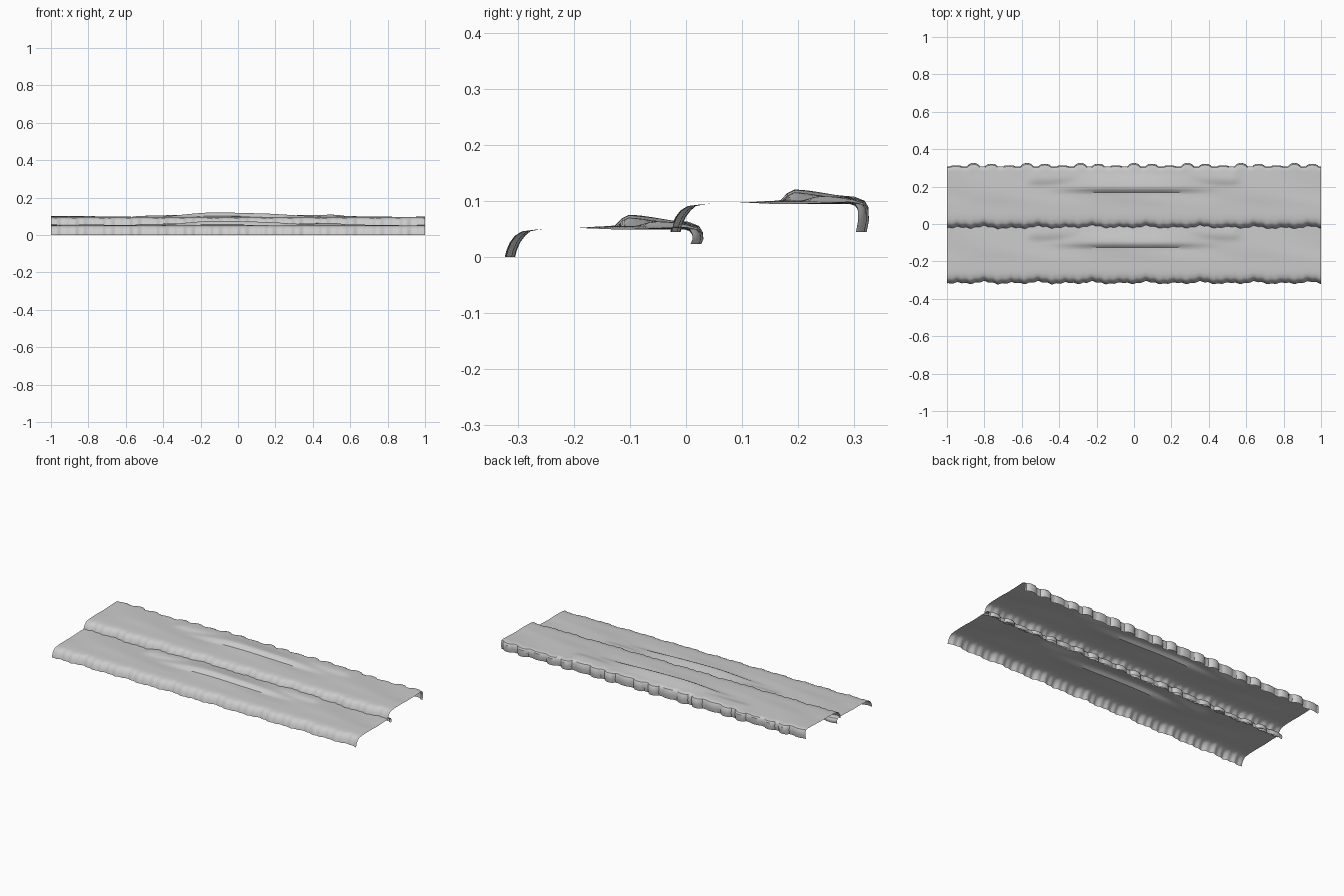
import bpy, math

if "Cube" in bpy.data.objects:
    bpy.data.objects.remove(bpy.data.objects["Cube"])

NX = 336


def smooth(t):
    t = max(0.0, min(1.0, t))
    return t * t * (3 - 2 * t)


# broken front edge: jagged teeth of mixed size
def front_jag(x):
    tri = lambda p, s: abs(((x / p + s) % 1.0) * 2 - 1)
    return 0.011 * tri(0.145, 0.0) + 0.007 * tri(0.29, 0.3) + 0.006 * tri(0.048, 0.2)


# rounded scallops along the back edge
def back_scallop(x):
    p = 0.0953
    k = round(x / p)
    u = (x - k * p) / (p * 0.33)
    amp = 0.019 if k % 3 == 0 else (0.015 if k % 3 == 1 else 0.007)
    return amp * math.sqrt(max(0.0, 1 - u * u))


# low swell in the middle of each slab, steep in front, sloping to the back
def swell(x, v):
    across = smooth((v - 0.165) / 0.025) * (1 - 0.55 * smooth((v - 0.19) / 0.11))
    wave = 0.003 * math.sin(9 * x + 14 * v) * smooth((v - 0.09) / 0.08)
    wide = 0.008 * smooth((0.6 - abs(x)) / 0.08) * smooth((v - 0.20) / 0.04)
    ridge = 0.020 * smooth((0.5 - abs(x)) / 0.38) * across
    return max(ridge, wide * (1 - 0.4 * smooth((v - 0.25) / 0.05))) + wave


def slab(name, y0, z0, back_y, back_drop):
    # profile entries: y, z, front weight, back weight, swell weight
    prof = [(-0.303, 0.0, 1, 0, 0), (-0.300, 0.012, 1, 0, 0), (-0.294, 0.026, 1, 0, 0),
            (-0.285, 0.038, 1, 0, 0), (-0.276, 0.046, .8, 0, 0), (-0.262, 0.049, .3, 0, 0),
            (-0.25, 0.0505, 0, 0, 0)]
    end = back_y - y0 - 0.014
    n = 20
    for i in range(1, n + 1):
        t = i / n
        prof.append((-0.25 + (end + 0.25) * t, 0.0505 + 0.002 * min(1, t * 3), 0,
                     smooth((t - 0.9) * 10) * 0.5, 1))
    e = back_y - y0
    zb = 0.053 - back_drop
    prof += [(e - 0.005, 0.049, 0, .9, .8), (e, 0.041, 0, 1, .4),
             (e + 0.001, (0.041 + zb) / 2, 0, 1, .1), (e - 0.003, zb, 0, 1, 0)]
    verts, faces = [], []
    m = len(prof)
    for i in range(NX + 1):
        x = -1 + 2 * i / NX
        f, b = front_jag(x), back_scallop(x)
        for y, z, wf, wb, ws in prof:
            verts.append((x, y + y0 - f * wf + b * wb,
                          z + z0 + ws * swell(x, y + 0.295)))
    for i in range(NX):
        for j in range(m - 1):
            a = i * m + j
            faces.append((a, a + m, a + m + 1, a + 1))
    me = bpy.data.meshes.new(name)
    me.from_pydata(verts, [], faces)
    ob = bpy.data.objects.new(name, me)
    bpy.context.collection.objects.link(ob)
    bpy.ops.object.select_all(action='DESELECT')
    ob.select_set(True)
    bpy.context.view_layer.objects.active = ob
    bpy.ops.object.shade_smooth_by_angle(angle=math.radians(35))


# lower and upper overlapping slabs
slab("lower_step", 0.0, 0.0, 0.011, 0.030)
slab("upper_step", 0.295, 0.045, 0.306, 0.053)
